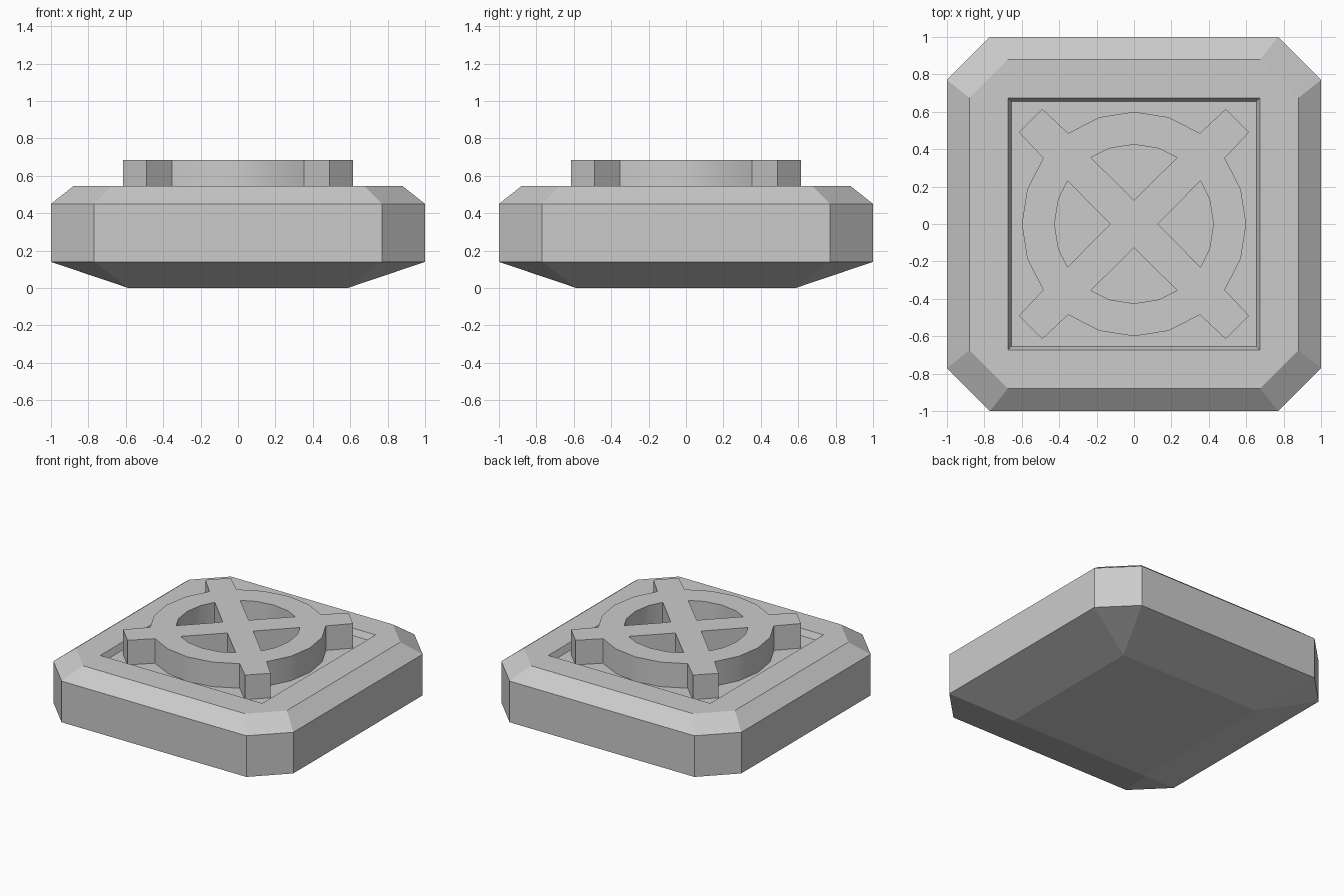
import bpy, bmesh
from math import sin, cos, radians

if "Cube" in bpy.data.objects:
    bpy.data.objects.remove(bpy.data.objects["Cube"])


def rot90(p, k):
    """Rotate a 2D point by k quarter turns."""
    x, y = p
    for _ in range(k):
        x, y = -y, x
    return x, y


# Base tile: stacked chamfered-square rings (half size, corner start, height).
# Equal half size and corner start gives a plain square after merging.
RINGS = [(0.585, 0.585, 0.0), (1, 0.77, 0.14), (1, 0.77, 0.45),
         (0.88, 0.675, 0.545), (0.675, 0.675, 0.545), (0.655, 0.655, 0.50)]
bm = bmesh.new()
loops = []
for h, c, z in RINGS:
    pts = [rot90(p, k) for k in range(4) for p in ((h, -c), (h, c))]
    loops.append([bm.verts.new((x, y, z)) for x, y in pts])
for a, b in zip(loops, loops[1:]):
    for i in range(8):
        j = (i + 1) % 8
        bm.faces.new((a[i], a[j], b[j], b[i]))
bm.faces.new(loops[0][::-1])
bm.faces.new(loops[-1])
bmesh.ops.remove_doubles(bm, verts=bm.verts, dist=1e-4)
bmesh.ops.recalc_face_normals(bm, faces=bm.faces)
mesh = bpy.data.meshes.new("base_tile")
bm.to_mesh(mesh)
bm.free()
bpy.context.collection.objects.link(bpy.data.objects.new("base_tile", mesh))

# Raised wheel emblem: outer outline with four diagonal spokes, four wedge holes
R_OUT, R_IN, Z0, Z1 = 0.60, 0.425, 0.495, 0.685


def polar(r, deg):
    return r * cos(radians(deg)), r * sin(radians(deg))


quarter = [polar(R_OUT, a) for a in (-36, -18, 0, 18, 36)] + [(0.615, 0.49), (0.49, 0.615)]
outline = [rot90(p, k) for k in range(4) for p in quarter]
wedge = [(0.127, 0), (0.355, -0.23)] + [polar(R_IN, a) for a in (-18, 0, 18)] + [(0.355, 0.23)]
holes = [[rot90(p, k) for p in wedge] for k in range(4)]

curve = bpy.data.curves.new("wheel_emblem", 'CURVE')
curve.dimensions = '2D'
curve.fill_mode = 'BOTH'
curve.extrude = (Z1 - Z0) / 2
for pts in [outline] + holes:
    s = curve.splines.new('POLY')
    s.points.add(len(pts) - 1)
    for sp, (x, y) in zip(s.points, pts):
        sp.co = (x, y, 0, 1)
    s.use_cyclic_u = True
wheel = bpy.data.objects.new("wheel_emblem", curve)
wheel.location.z = (Z0 + Z1) / 2
bpy.context.collection.objects.link(wheel)
bpy.context.view_layer.objects.active = wheel
wheel.select_set(True)
bpy.ops.object.convert(target='MESH')
wheel = bpy.context.object

# Weld caps to walls, then smooth only the round walls
bm = bmesh.new()
bm.from_mesh(wheel.data)
bmesh.ops.remove_doubles(bm, verts=bm.verts, dist=1e-4)
bmesh.ops.recalc_face_normals(bm, faces=bm.faces)
bm.to_mesh(wheel.data)
bm.free()
bpy.ops.object.shade_smooth_by_angle(angle=radians(30))
